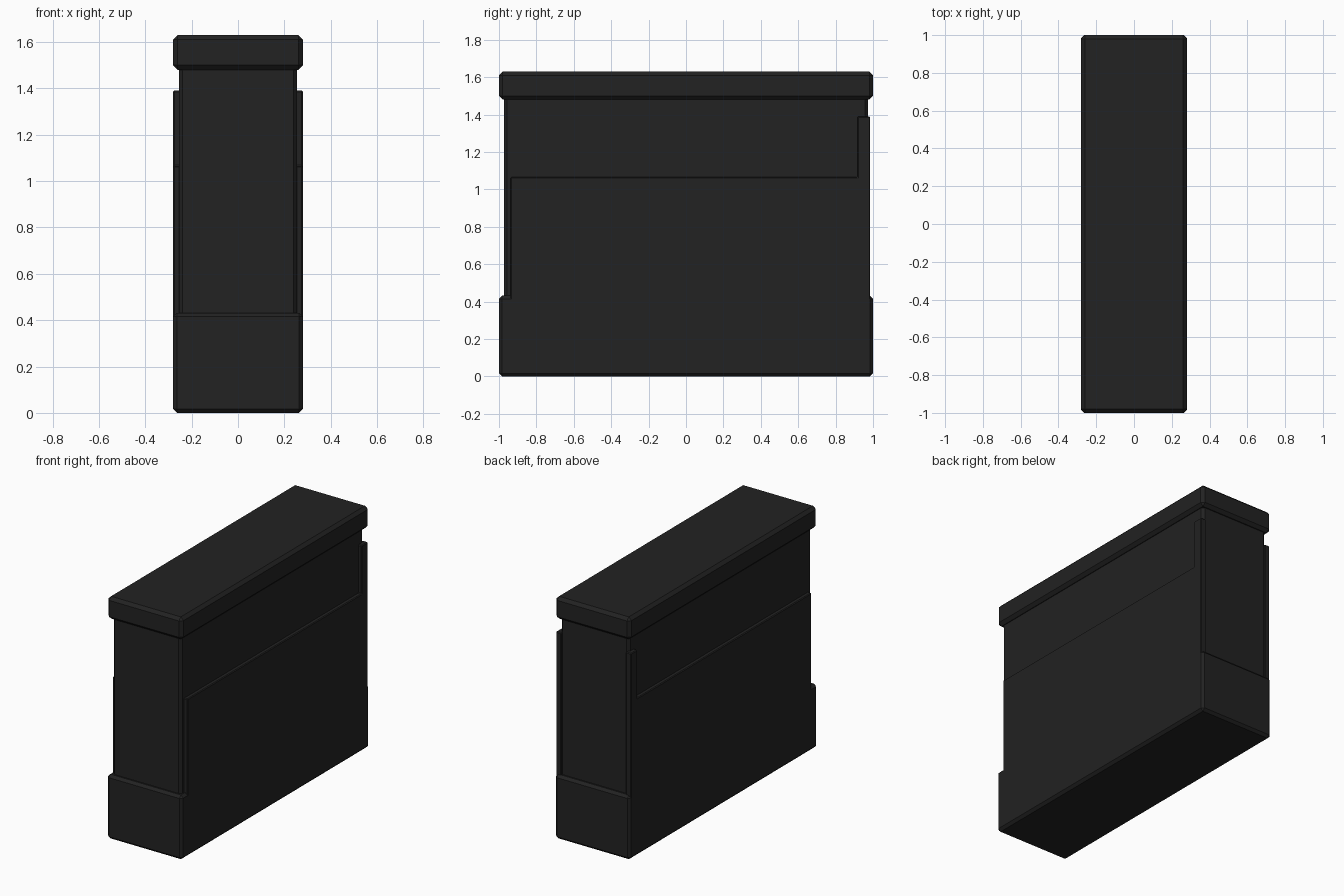
import bpy, bmesh

if "Cube" in bpy.data.objects:
    bpy.data.objects.remove(bpy.data.objects["Cube"])

# one charcoal colour everywhere
charcoal = bpy.data.materials.new("charcoal")
charcoal.diffuse_color = (0.016, 0.016, 0.016, 1)
charcoal.use_nodes = True
charcoal.node_tree.nodes["Principled BSDF"].inputs["Base Color"].default_value = charcoal.diffuse_color


def finish(bm, name, bevel):
    bmesh.ops.recalc_face_normals(bm, faces=bm.faces[:])
    mesh = bpy.data.meshes.new(name)
    bm.to_mesh(mesh)
    bm.free()
    mesh.materials.append(charcoal)
    ob = bpy.data.objects.new(name, mesh)
    bpy.context.collection.objects.link(ob)
    mod = ob.modifiers.new("chamfer", 'BEVEL')
    mod.width = bevel
    mod.segments = 1
    mod.limit_method = 'ANGLE'
    return ob


def block(name, hx, hy, z0, z1, bevel):
    bm = bmesh.new()
    bmesh.ops.create_cube(bm, size=1)
    for v in bm.verts:
        v.co = (v.co.x * 2 * hx, v.co.y * 2 * hy, z0 if v.co.z < 0 else z1)
    return finish(bm, name, bevel)


# plinth, wall and coping
block("base", 0.28, 1.0, 0.0, 0.432, 0.017)
block("wall_core", 0.255, 0.973, 0.1, 1.55, 0.016)
block("top_cap", 0.28, 1.0, 1.48, 1.63, 0.02)

# L-shaped side panels, flush with the base, taller at the back end
profile = [(-0.938, 0.1), (0.985, 0.1), (0.985, 1.39),
           (0.917, 1.39), (0.917, 1.065), (-0.938, 1.065)]
bm = bmesh.new()
face = bm.faces.new([bm.verts.new((0.24, y, z)) for y, z in profile])
ext = bmesh.ops.extrude_face_region(bm, geom=[face])
for v in ext["geom"]:
    if isinstance(v, bmesh.types.BMVert):
        v.co.x = 0.28
panel = finish(bm, "side_panels", 0.005)
panel.modifiers.new("mirror", 'MIRROR').use_axis[0] = True
